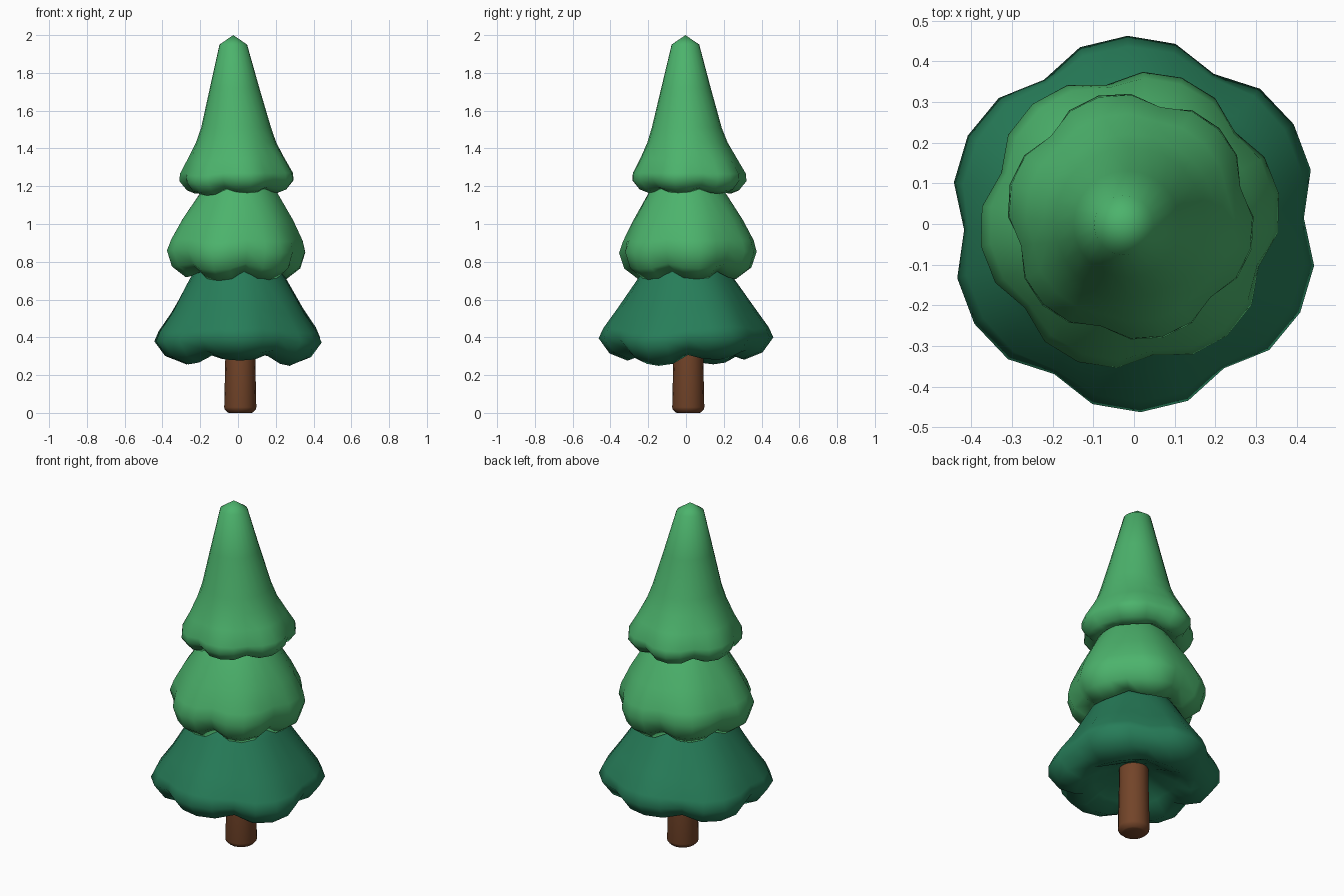
import bpy, bmesh, math


def material(name, rgb):
    m = bpy.data.materials.new(name)
    m.diffuse_color = (*rgb, 1)
    return m


LIGHT = material("light green", (0.072, 0.45, 0.150))
DARK = material("dark green", (0.020, 0.205, 0.100))
BROWN = material("bark brown", (0.170, 0.058, 0.022))


def lathe(name, mat, rings, segs, turn=0.0, droop=(0,) * 6):
    """Rings are (radius, z, notch depth, notch lift, centre x, centre y), top to bottom.
    Droop is the height offset of each of the six lobes."""
    bm = bmesh.new()
    loops = []
    for r, z, depth, lift, cx, cy in rings:
        loop = []
        for i in range(segs):
            t = i / segs
            a = math.radians(turn) + math.tau * t
            lobe = abs(math.cos(3 * math.tau * t)) ** 0.6
            notch = 1 - lobe
            w = droop[int(t * 6 + 0.5) % 6] * lobe if depth else 0
            rr = r - depth * notch
            loop.append(bm.verts.new((cx + rr * math.cos(a), cy + rr * math.sin(a),
                                      z + lift * notch + w)))
        loops.append(loop)
    for a, b in zip(loops, loops[1:]):
        for i in range(segs):
            j = (i + 1) % segs
            bm.faces.new((a[i], b[i], b[j], a[j]))
    # close both ends with fans, the upper one pointed
    for loop, ring, rise in ((loops[0], rings[0], 0.05), (loops[-1], rings[-1], 0)):
        tip = bm.verts.new((ring[4], ring[5], ring[1] + rise))
        for i in range(segs):
            bm.faces.new((loop[i], loop[(i + 1) % segs], tip))
    bmesh.ops.recalc_face_normals(bm, faces=bm.faces)
    me = bpy.data.meshes.new(name)
    bm.to_mesh(me)
    bm.free()
    me.materials.append(mat)
    for p in me.polygons:
        p.use_smooth = True
    ob = bpy.data.objects.new(name, me)
    bpy.context.collection.objects.link(ob)
    return ob


# Trunk with a narrow bevel at the foot
lathe("trunk", BROWN, [
    (0.077, 0.55, 0, 0, 0.012, 0.012),
    (0.079, 0.30, 0, 0, 0.012, 0.012),
    (0.085, 0.03, 0, 0, 0.012, 0.012),
    (0.082, 0.018, 0, 0, 0.012, 0.012),
    (0.066, 0.003, 0, 0, 0.012, 0.012),
    (0.06, 0.0, 0, 0, 0.012, 0.012)], 16)

# Lower branches
lathe("lower_branches", DARK, [
    (0.17, 0.84, 0, 0, 0, 0),
    (0.255, 0.71, 0, 0, 0, 0),
    (0.365, 0.53, 0.015, 0, 0, 0),
    (0.437, 0.43, 0.03, 0.01, 0, 0),
    (0.463, 0.375, 0.045, 0.02, 0, 0),
    (0.405, 0.295, 0.045, 0.035, 0, 0),
    (0.31, 0.257, 0.03, 0.05, 0, 0),
    (0.22, 0.32, 0, 0.02, 0, 0),
    (0.10, 0.39, 0, 0, 0, 0)], 24, 32, (0.025, 0.025, 0.0, 0.0, 0.02, -0.008))

# Middle branches
lathe("middle_branches", LIGHT, [
    (0.12, 1.28, 0, 0, 0, 0.01),
    (0.195, 1.18, 0, 0, 0.005, 0.005),
    (0.295, 1.02, 0.01, 0, 0, 0.01),
    (0.353, 0.91, 0.025, 0.01, -0.005, 0.012),
    (0.372, 0.85, 0.035, 0.015, -0.01, 0.01),
    (0.345, 0.765, 0.04, 0.025, -0.01, 0.01),
    (0.27, 0.708, 0.03, 0.04, -0.01, 0.01),
    (0.19, 0.76, 0, 0.02, 0, 0.01),
    (0.09, 0.82, 0, 0, 0, 0.01)], 24, 10, (0.0, 0.0, 0.01, 0.01, -0.008, -0.004))

# Top branches, leaning slightly to the tip
lathe("top_branches", LIGHT, [
    (0.073, 1.95, 0, 0, -0.025, -0.003),
    (0.131, 1.72, 0, 0, -0.018, 0),
    (0.185, 1.51, 0, 0, -0.01, 0.004),
    (0.213, 1.43, 0, 0, -0.01, 0.008),
    (0.258, 1.345, 0.012, 0, -0.01, 0.015),
    (0.304, 1.265, 0.025, 0.005, -0.008, 0.018),
    (0.308, 1.225, 0.032, 0.01, -0.008, 0.018),
    (0.272, 1.178, 0.035, 0.018, -0.008, 0.018),
    (0.225, 1.16, 0.025, 0.025, -0.008, 0.018),
    (0.16, 1.20, 0, 0.01, 0, 0.01),
    (0.08, 1.25, 0, 0, 0, 0.01)], 24, 45, (0.0, 0.0, 0.0, -0.01, 0.005, 0.005))
